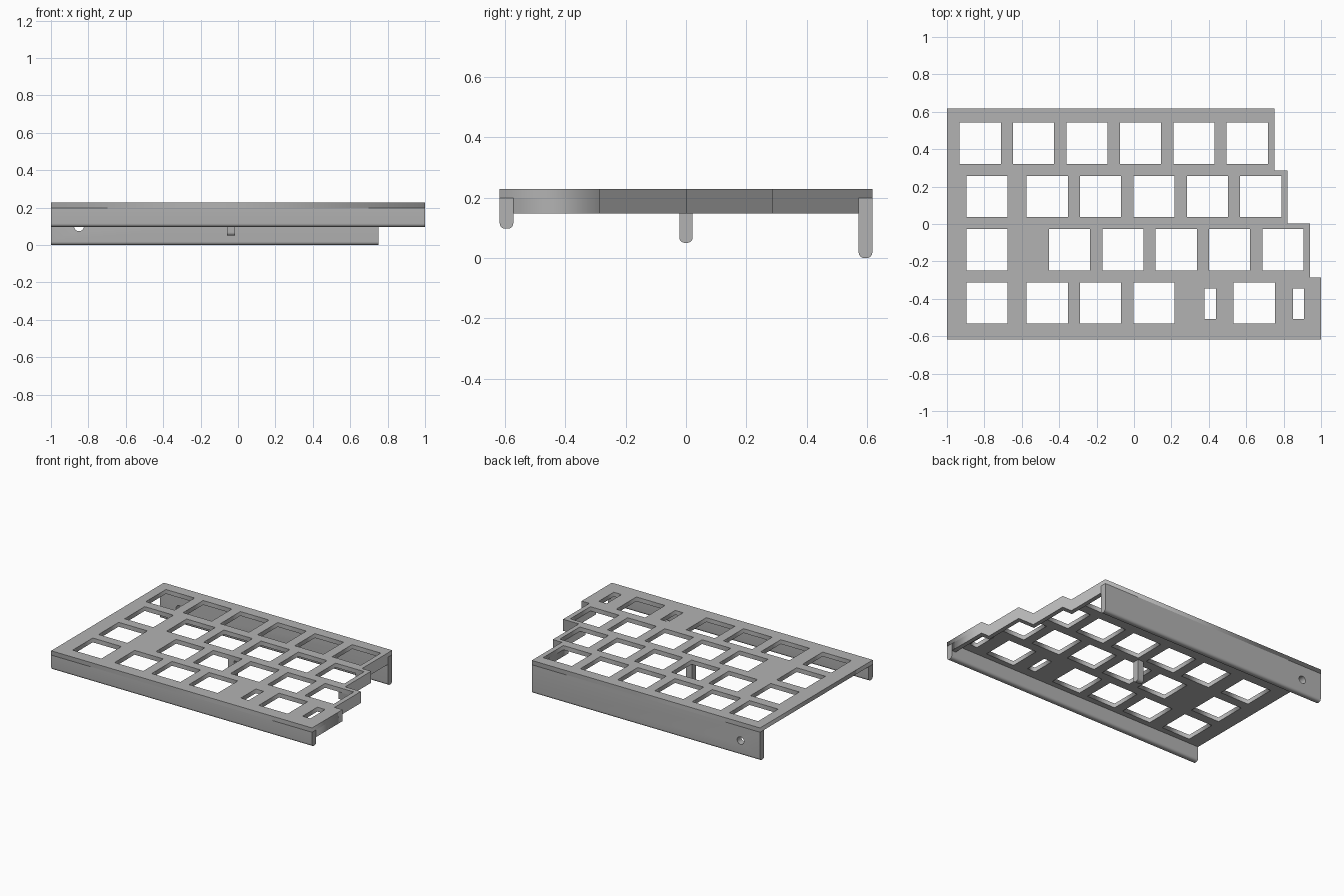
import bpy, math

cube = bpy.data.objects.get("Cube")
if cube:
    bpy.data.objects.remove(cube, do_unlink=True)

mat = bpy.data.materials.new("plain_grey")
mat.use_nodes = True
GREY = (0.45, 0.45, 0.45, 1)
mat.diffuse_color = GREY
mat.node_tree.nodes["Principled BSDF"].inputs["Base Color"].default_value = GREY

TOP, UNDER, SKIRT = 0.228, 0.198, 0.148   # plate top, plate underside, side wall bottom
HALF_Y, WALL, RIM = 0.617, 0.045, 0.03


def extrude_loops(name, loops, low, high):
    """Fill closed 2D loops (inner loops become holes) and extrude them in z."""
    curve = bpy.data.curves.new(name, "CURVE")
    curve.dimensions = "2D"
    curve.fill_mode = "BOTH"
    curve.extrude = (high - low) / 2
    for loop in loops:
        spline = curve.splines.new("POLY")
        spline.points.add(len(loop) - 1)
        for point, (x, y) in zip(spline.points, loop):
            point.co = (x, y, 0, 1)
        spline.use_cyclic_u = True
    temp = bpy.data.objects.new(name + "_outline", curve)
    bpy.context.collection.objects.link(temp)
    bpy.context.view_layer.update()
    mesh = bpy.data.meshes.new_from_object(
        temp.evaluated_get(bpy.context.evaluated_depsgraph_get()))
    bpy.data.objects.remove(temp, do_unlink=True)
    for vert in mesh.vertices:
        vert.co.z += (low + high) / 2
    return add_mesh(name, mesh)


def add_mesh(name, mesh):
    mesh.name = name
    mesh.materials.clear()
    mesh.materials.append(mat)
    obj = bpy.data.objects.new(name, mesh)
    bpy.context.collection.objects.link(obj)
    return obj


def rounded_wall(name, x0, x1, y0, y1, bottom, r=0.018, steps=6):
    """Bar along x whose lower edges are rounded, ending at the plate underside."""
    profile = [(y1, UNDER), (y0, UNDER)]
    for centre, start in ((y0 + r, math.pi), (y1 - r, 1.5 * math.pi)):
        for i in range(steps + 1):
            a = start + i * math.pi / 2 / steps
            profile.append((centre + r * math.cos(a), bottom + r + r * math.sin(a)))
    n = len(profile)
    verts = [(x, y, z) for x in (x0, x1) for y, z in profile]
    faces = [[i, i + n, (i + 1) % n + n, (i + 1) % n] for i in range(n)]
    faces += [list(range(n)), list(range(2 * n - 1, n - 1, -1))]
    mesh = bpy.data.meshes.new(name)
    mesh.from_pydata(verts, [], faces)
    obj = add_mesh(name, mesh)
    bpy.context.view_layer.objects.active = obj
    obj.select_set(True)
    bpy.ops.object.shade_smooth_by_angle(angle=math.radians(30))
    obj.select_set(False)
    return obj


def rect(x0, x1, y0, y1):
    return [(x0, y0), (x1, y0), (x1, y1), (x0, y1)]


# Plate with staggered right edge and rows of openings
stairs = [(0.75, HALF_Y), (0.75, 0.287), (0.82, 0.287), (0.82, 0.003),
          (0.94, 0.003), (0.94, -0.285), (1, -0.285), (1, -HALF_Y)]
PITCH, SIZE = 0.2855, 0.22
rows = [   # top edge of the row, left edges of its openings
    (0.542, [-0.932 + PITCH * i for i in range(6)]),
    (0.257, [-0.895] + [-0.574 + PITCH * i for i in range(5)]),
    (-0.028, [-0.895] + [-0.455 + PITCH * i for i in range(5)]),
    (-0.312, [-0.895] + [-0.574 + PITCH * i for i in range(3)] + [0.533]),
]
openings = [rect(x, x + SIZE, top - SIZE, top) for top, lefts in rows for x in lefts]
openings += [rect(x, x + 0.06, -0.508, -0.345) for x in (0.378, 0.85)]
extrude_loops("top_plate", [stairs + [(-1, -HALF_Y), (-1, HALF_Y)]] + openings, UNDER, TOP)

# Thin skirt following the staggered edge
inner = [(x - RIM, max(y - RIM, WALL - HALF_Y)) for x, y in stairs]
outer = [(x, max(min(y, HALF_Y - WALL), WALL - HALF_Y)) for x, y in stairs]
inner[0] = (inner[0][0], outer[0][1])
extrude_loops("stepped_side_wall", [outer + inner[::-1]], SKIRT, UNDER)

# Front and back walls, and the support post under the middle
rounded_wall("front_wall", -1, 1, -HALF_Y, WALL - HALF_Y, 0.097)
back = rounded_wall("back_wall", -1, 0.75, HALF_Y - WALL, HALF_Y, 0)
rounded_wall("support_post", -0.06, -0.015, -0.022, 0.022, 0.05)

# Round cable hole through the back wall
bpy.ops.mesh.primitive_cylinder_add(vertices=32, radius=0.026, depth=0.2,
                                    location=(-0.85, HALF_Y, 0.1),
                                    rotation=(math.pi / 2, 0, 0))
cutter = bpy.context.object
cutter.name = "cable_hole_cutter"
cutter.data.materials.append(mat)
cutter.hide_render = True
cut = back.modifiers.new("cable_hole", "BOOLEAN")
cut.operation = "DIFFERENCE"
cut.object = cutter
bpy.ops.object.select_all(action="DESELECT")
bpy.context.view_layer.objects.active = back
back.select_set(True)
bpy.ops.object.modifier_apply(modifier=cut.name)
bpy.data.objects.remove(cutter, do_unlink=True)
bpy.ops.object.shade_smooth_by_angle(angle=math.radians(30))
